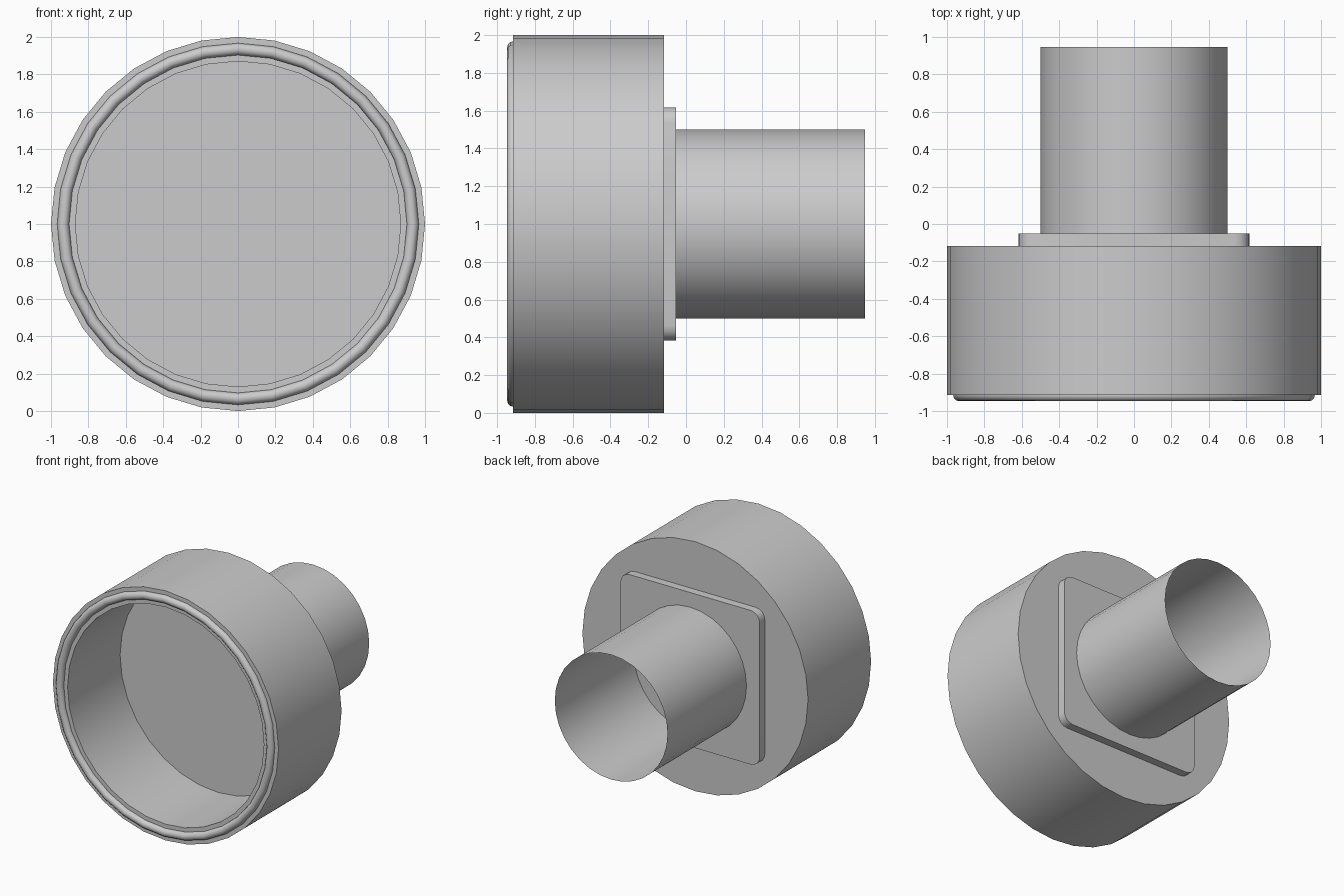
import bpy, bmesh
from math import sin, cos, pi, radians

if "Cube" in bpy.data.objects:
    bpy.data.objects.remove(bpy.data.objects["Cube"])

SIDES = 32


def finish(name, bm):
    bmesh.ops.recalc_face_normals(bm, faces=bm.faces)
    mesh = bpy.data.meshes.new(name)
    bm.to_mesh(mesh)
    bm.free()
    ob = bpy.data.objects.new(name, mesh)
    bpy.context.collection.objects.link(ob)
    bpy.ops.object.select_all(action='DESELECT')
    ob.select_set(True)
    bpy.context.view_layer.objects.active = ob
    bpy.ops.object.shade_smooth_by_angle(angle=radians(35))
    return ob


def lathe(name, profile, caps=False, closed=False):
    """Revolve (radius, y) points around the y axis at z = 1."""
    bm = bmesh.new()
    rings = []
    for r, y in profile:
        rings.append([bm.verts.new((r * cos(2 * pi * i / SIDES), y, 1 + r * sin(2 * pi * i / SIDES)))
                      for i in range(SIDES)])
    pairs = list(zip(rings, rings[1:]))
    if closed:
        pairs.append((rings[-1], rings[0]))
    for a, b in pairs:
        for i in range(SIDES):
            j = (i + 1) % SIDES
            bm.faces.new((a[i], a[j], b[j], b[i]))
    if caps:
        bm.faces.new(rings[0])
        bm.faces.new(rings[-1])
    return finish(name, bm)


# Thick-walled cup, open to the front
lathe("cup", [(0.87, -0.25), (0.87, -0.915), (1, -0.915), (1, -0.117)], caps=True)

# Rounded bead on the front rim
lathe("rim_bead", [(0.935 + 0.032 * cos(2 * pi * k / 12), -0.915 + 0.032 * sin(2 * pi * k / 12))
                   for k in range(12)], closed=True)

# Thin open pipe at the back
lathe("pipe", [(0.5, -0.052), (0.5, 0.947)])

# Square mounting plate with rounded corners
half, rad, steps = 0.617, 0.08, 4
bm = bmesh.new()
outline = []
for q, (sx, sz) in enumerate([(1, 1), (-1, 1), (-1, -1), (1, -1)]):
    for k in range(steps + 1):
        a = (q + k / steps) * pi / 2
        outline.append(bm.verts.new((sx * (half - rad) + rad * cos(a), -0.125,
                                     1 + sz * (half - rad) + rad * sin(a))))
base = bm.faces.new(outline)
ext = bmesh.ops.extrude_face_region(bm, geom=[base], use_keep_orig=True)
for v in ext["geom"]:
    if isinstance(v, bmesh.types.BMVert):
        v.co.y = -0.052
finish("mounting_plate", bm)
